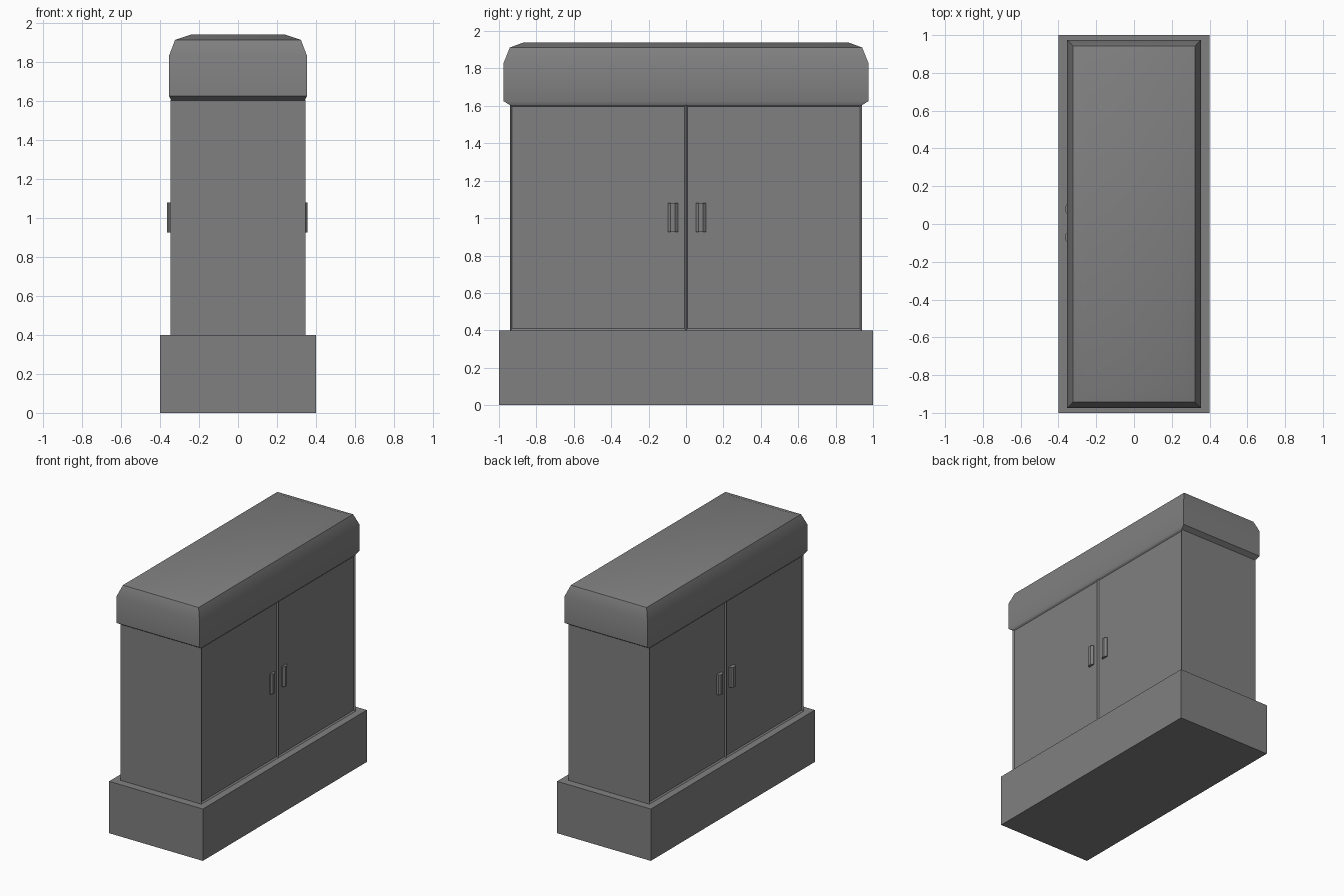
import bpy, bmesh, math
from mathutils import Vector

if "Cube" in bpy.data.objects:
    bpy.data.objects.remove(bpy.data.objects["Cube"])

grey = bpy.data.materials.new("mid_grey")
grey.diffuse_color = (0.216, 0.216, 0.216, 1)
grey.use_nodes = True
grey.node_tree.nodes["Principled BSDF"].inputs["Base Color"].default_value = grey.diffuse_color


def finish(name, bm, smooth=False):
    bmesh.ops.recalc_face_normals(bm, faces=bm.faces[:])
    me = bpy.data.meshes.new(name)
    bm.to_mesh(me)
    bm.free()
    me.materials.append(grey)
    ob = bpy.data.objects.new(name, me)
    bpy.context.collection.objects.link(ob)
    if smooth:
        bpy.ops.object.select_all(action='DESELECT')
        ob.select_set(True)
        bpy.context.view_layer.objects.active = ob
        bpy.ops.object.shade_smooth_by_angle(angle=math.radians(30))
    return ob


def loft(rings):
    """Skin a stack of equal-length point rings and cap both ends."""
    bm = bmesh.new()
    loops = [[bm.verts.new(p) for p in r] for r in rings]
    for a, b in zip(loops, loops[1:]):
        for i in range(len(a)):
            j = (i + 1) % len(a)
            bm.faces.new((a[i], a[j], b[j], b[i]))
    bm.faces.new(loops[0][::-1])
    bm.faces.new(loops[-1])
    return bm


def rect(x, y, z):
    return [(-x, -y, z), (x, -y, z), (x, y, z), (-x, y, z)]


# concrete base
finish("base", loft([rect(0.4, 1, 0), rect(0.4, 1, 0.4)]))

# cabinet body, with two shallow door recesses on each long side
body = loft([rect(0.346, 0.94, 0.4), rect(0.346, 0.94, 1.605)])
bmesh.ops.bisect_plane(body, geom=body.verts[:] + body.edges[:] + body.faces[:],
                       plane_co=(0, 0, 0), plane_no=(0, 1, 0))
body.normal_update()
doors = [f for f in body.faces if abs(f.normal.x) > 0.9]
bmesh.ops.inset_individual(body, faces=doors, thickness=0.013)
for f in doors:
    side = math.copysign(1, f.calc_center_median().x)
    bmesh.ops.translate(body, verts=f.verts[:], vec=Vector((-0.01 * side, 0, 0)))
finish("body_with_doors", body)

# rounded roof cap
profile = [(0.343, 0.94, 1.603), (0.354, 0.975, 1.625), (0.354, 0.975, 1.83),
           (0.323, 0.942, 1.912), (0.241, 0.866, 1.94)]
finish("roof_cap", loft([rect(*p) for p in profile]), smooth=True)

# half-round door handles
for side, reach, label in ((1, 0.356, "right"), (-1, 0.365, "left")):
    for y, half in ((-0.07, "a"), (0.08, "b")):
        section = [(0.33, -0.027), (reach - 0.012, -0.027), (reach, -0.012),
                   (reach, 0.012), (reach - 0.012, 0.027), (0.33, 0.027)]
        rings = [[(side * px, y + py, z) for px, py in section] for z in (0.925, 1.08)]
        finish(f"handle_{label}_{half}", loft(rings))
